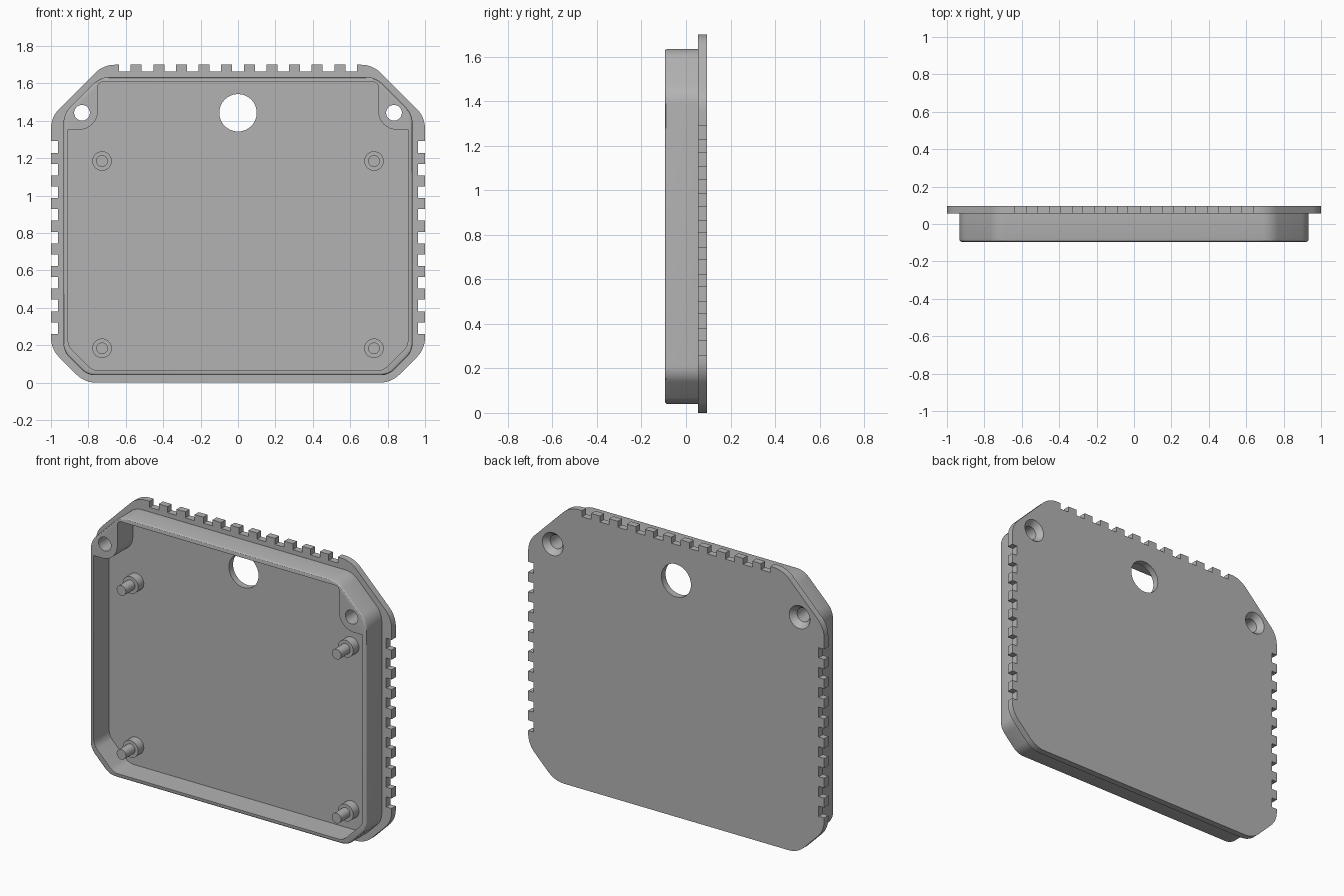
import bpy, bmesh, math
from mathutils import Vector

if "Cube" in bpy.data.objects:
    bpy.data.objects.remove(bpy.data.objects["Cube"], do_unlink=True)

grey = bpy.data.materials.new("plain grey")
grey.use_nodes = True
COLOUR = (0.45, 0.45, 0.45, 1)
grey.diffuse_color = COLOUR
grey.node_tree.nodes["Principled BSDF"].inputs["Base Color"].default_value = COLOUR

FRONT, SEAT, BACK = -0.095, 0.055, 0.095
HOLE_Z = 1.443
SCREW_X = 0.834


def rounded(corners, steps=8):
    """Closed outline from (x, z, radius) corners, each replaced by an arc."""
    out = []
    for i, (x, z, r) in enumerate(corners):
        p = Vector((x, z))
        if r == 0:
            out.append(p)
            continue
        a = (Vector(corners[i - 1][:2]) - p).normalized()
        b = (Vector(corners[(i + 1) % len(corners)][:2]) - p).normalized()
        half = a.angle(b) / 2
        centre = p + (a + b).normalized() * (r / math.sin(half))
        start = p + a * (r / math.tan(half)) - centre
        end = p + b * (r / math.tan(half)) - centre
        sweep = start.angle_signed(end)
        for k in range(steps + 1):
            t = -sweep * k / steps
            out.append(centre + Vector((start.x * math.cos(t) - start.y * math.sin(t),
                                        start.x * math.sin(t) + start.y * math.cos(t))))
    return out


def mirrored(half):
    """Complete a left half, listed bottom to top, with its mirror image."""
    return half + [(-x, z, r) for x, z, r in reversed(half)]


def finish(bm, name):
    bmesh.ops.recalc_face_normals(bm, faces=bm.faces)
    mesh = bpy.data.meshes.new(name)
    bm.to_mesh(mesh)
    bm.free()
    mesh.materials.append(grey)
    ob = bpy.data.objects.new(name, mesh)
    bpy.context.collection.objects.link(ob)
    return ob


def prism(name, outline, y0, y1, bevel=0):
    bm = bmesh.new()
    cap = bm.faces.new([bm.verts.new((p.x, y0, p.y)) for p in outline])
    new = bmesh.ops.extrude_face_region(bm, geom=[cap], use_keep_orig=True)["geom"]
    bmesh.ops.translate(bm, vec=(0, y1 - y0, 0),
                        verts=[g for g in new if isinstance(g, bmesh.types.BMVert)])
    bmesh.ops.recalc_face_normals(bm, faces=bm.faces)
    if bevel:
        edges = [e for e in bm.edges if all(abs(v.co.y - y0) < 1e-5 for v in e.verts)]
        bmesh.ops.bevel(bm, geom=edges, offset=bevel, segments=3, profile=0.5, affect='EDGES')
    return finish(bm, name)


def lathe(name, x, z, profile, sides=40):
    """Solid of revolution along y from (radius, y) rings."""
    bm = bmesh.new()
    rings = [[bm.verts.new((x + r * math.cos(math.tau * i / sides), y,
                            z + r * math.sin(math.tau * i / sides)))
              for i in range(sides)] for r, y in profile]
    for a, b in zip(rings, rings[1:]):
        for i in range(sides):
            j = (i + 1) % sides
            bm.faces.new((a[i], a[j], b[j], b[i]))
    bm.faces.new(rings[0])
    bm.faces.new(rings[-1])
    return finish(bm, name)


def cut(ob, cutter):
    mod = ob.modifiers.new("cut", 'BOOLEAN')
    mod.operation, mod.solver, mod.object = 'DIFFERENCE', 'EXACT', cutter
    bpy.context.view_layer.objects.active = ob
    bpy.ops.object.modifier_apply(modifier=mod.name)
    bpy.data.objects.remove(cutter, do_unlink=True)


def smooth(ob):
    bpy.ops.object.select_all(action='DESELECT')
    ob.select_set(True)
    bpy.context.view_layer.objects.active = ob
    bpy.ops.object.shade_smooth_by_angle(angle=math.radians(30))


# Back plate outline: chamfered corners, square notches on the sides and top
PITCH, HALF, DEPTH = 0.121, 0.031, 0.037
left = [(-0.82, 0, 0.15), (-1, 0.18, 0.15)]
for k in range(9):
    z = 0.292 + k * PITCH
    left += [(-1, z - HALF, 0), (-1 + DEPTH, z - HALF, 0),
             (-1 + DEPTH, z + HALF, 0), (-1, z + HALF, 0)]
left += [(-1, 1.42, 0.15), (-0.72, 1.7, 0.15)]
top = []
for k in range(-5, 6):
    x = k * PITCH
    top += [(x - HALF, 1.7, 0), (x - HALF, 1.7 - DEPTH, 0),
            (x + HALF, 1.7 - DEPTH, 0), (x + HALF, 1.7, 0)]
right = mirrored(left)[len(left):]
plate = prism("back_plate", rounded(left + top + right), SEAT, BACK)

# Raised rim with corner bosses left standing by the cavity
rim = prism("rim_wall", rounded(mirrored([
    (-0.805, 0.04, 0.1), (-0.933, 0.168, 0.1),
    (-0.933, 1.437, 0.12), (-0.735, 1.635, 0.12)])), FRONT, SEAT, bevel=0.012)
cut(rim, prism("cavity", rounded(mirrored([
    (-0.775, 0.064, 0.08), (-0.909, 0.198, 0.08), (-0.909, 1.353, 0),
    (-0.749, 1.353, 0.1), (-0.749, 1.608, 0.025)])), -0.2, 0.2))

# Round opening and countersunk screw holes
cut(plate, lathe("opening", 0, HOLE_Z, [(0.1, 0), (0.1, 0.2)], 64))
for side in (-1, 1):
    cut(rim, lathe("screw_hole", side * SCREW_X, HOLE_Z, [(0.042, -0.2), (0.042, 0.2)]))
    cut(plate, lathe("countersink", side * SCREW_X, HOLE_Z,
                     [(0.042, 0), (0.042, SEAT + 0.005), (0.07, BACK), (0.07, 0.2)]))
smooth(plate)
smooth(rim)

# Stepped mounting posts
for level, z in (("lower", 0.184), ("upper", 1.185)):
    for side, x in (("right", -0.727), ("left", 0.727)):
        smooth(lathe(f"{level}_{side}_post", x, z,
                     [(0.052, SEAT + 0.01), (0.052, 0), (0.031, 0), (0.031, -0.088)]))
